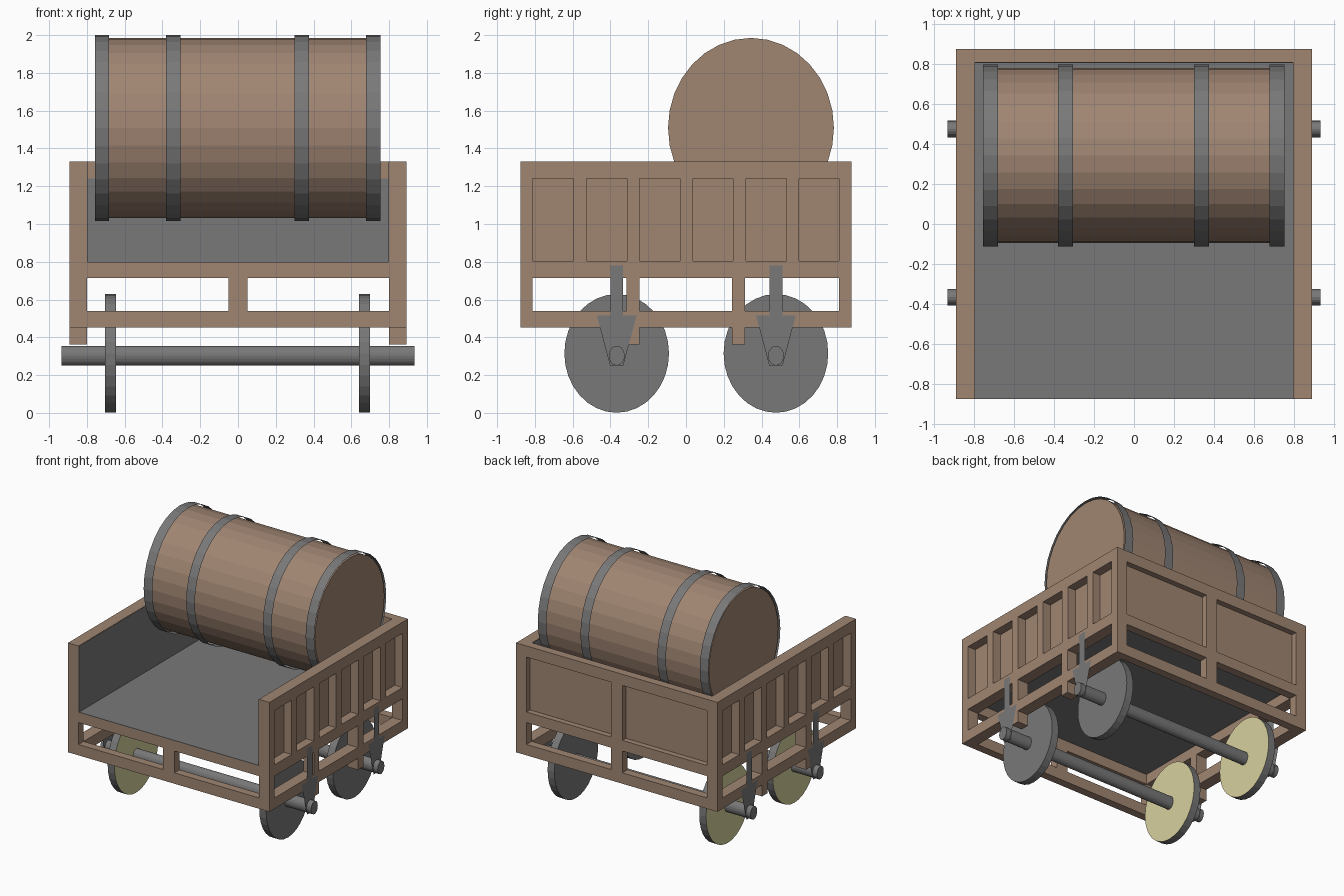
import bpy, bmesh, math
from mathutils import Matrix, Vector

if "Cube" in bpy.data.objects:
    bpy.data.objects.remove(bpy.data.objects["Cube"])


def material(name, rgb):
    m = bpy.data.materials.new(name)
    m.diffuse_color = (*rgb, 1.0)
    m.use_nodes = True
    m.node_tree.nodes["Principled BSDF"].inputs["Base Color"].default_value = m.diffuse_color
    return m


WOOD = material("brown_wood", (0.352, 0.236, 0.17))
IRON = material("grey_iron", (0.19, 0.19, 0.19))
CREAM = material("pale_yellow", (0.68, 0.63, 0.34))


def finish(name, bm, *mats):
    me = bpy.data.meshes.new(name)
    bm.to_mesh(me)
    bm.free()
    for m in mats:
        me.materials.append(m)
    ob = bpy.data.objects.new(name, me)
    bpy.context.collection.objects.link(ob)
    return ob


def boxes(name, mat, ranges):
    """One object from boxes given as (x0, x1, y0, y1, z0, z1)."""
    bm = bmesh.new()
    for x0, x1, y0, y1, z0, z1 in ranges:
        mid = Vector((x0 + x1, y0 + y1, z0 + z1)) / 2
        size = Matrix.Diagonal((abs(x1 - x0), abs(y1 - y0), abs(z1 - z0), 1))
        bmesh.ops.create_cube(bm, size=1, matrix=Matrix.Translation(mid) @ size)
    return finish(name, bm, mat)


def drum(name, x0, x1, y, z, ry, rz, mats, caps=True, seg=32):
    """Elliptic cylinder along x; the second material, if any, colours the caps."""
    bm = bmesh.new()
    mat = (Matrix.Translation(((x0 + x1) / 2, y, z))
           @ Matrix.Diagonal((x1 - x0, ry, rz, 1))
           @ Matrix.Rotation(math.pi / 2, 4, 'Y'))
    bmesh.ops.create_cone(bm, cap_ends=caps, segments=seg, radius1=1,
                          radius2=1, depth=1, matrix=mat)
    bm.normal_update()
    for f in bm.faces:
        if len(mats) > 1 and abs(f.normal.x) > 0.9:
            f.material_index = 1
    return finish(name, bm, *mats)


# main levels and extents
W, WI = 0.893, 0.80           # outer and inner half width
L, LI = 0.877, 0.81           # outer and inner half length
Z0, Z1, Z2, ZF, ZP, ZT = 0.453, 0.54, 0.715, 0.80, 1.24, 1.33
AXLES = (-0.367, 0.476)

# side walls: rails, lower posts with feet, upper panel posts
pitch, gap = 0.2815, 0.068
for side, s in (("left", -1), ("right", 1)):
    a, b = s * WI, s * W
    parts = [(a, b, -L, L, Z0, Z1), (a, b, -L, L, Z2, ZF + 0.005),
             (a, b, -L, L, ZP, ZT)]
    for y0, y1 in ((-L, -0.812), (LI, L)):
        parts += [(a, b, y0, y1, Z1, Z2), (a, b, y0, y1, ZF + 0.005, ZP)]
    for c in (-0.281, 0.278):
        parts += [(a, b, c - 0.034, c + 0.034, Z1, Z2),
                  (a, b, c - 0.034, c + 0.034, Z0 - 0.092, Z0)]
    for i in range(5):
        c = -0.561 + i * pitch
        parts.append((a, b, c - gap / 2, c + gap / 2, ZF + 0.005, ZP))
    parts.append((a, s * (W - 0.07), -0.812, LI, ZF + 0.005, ZP))
    boxes(side + "_side_wall", WOOD, parts)
    boxes(side + "_side_lining", IRON,
          [(a, s * (WI - 0.004), -L + 0.002, LI, ZF, ZT - 0.002)])

# back wall with two panels above an open frame
boxes("back_wall", WOOD, [
    (-WI, WI, LI, L, Z0, Z1), (-WI, WI, LI, L, Z2, ZF),
    (-WI, WI, LI, L, ZP, ZT), (-0.05, 0.05, LI, L, Z1, Z2),
    (-0.05, 0.05, LI, L, ZF, ZP), (-WI, WI, LI, L - 0.045, ZF, ZP)])
boxes("back_lining", IRON, [(-WI, WI, LI - 0.004, LI, ZF, ZP)])

# front sill frame
boxes("front_frame", WOOD, [
    (-WI, WI, -L, -0.812, Z0, Z1), (-WI, WI, -L, -0.812, Z2, ZF - 0.004),
    (-0.05, 0.05, -L, -0.812, Z1, Z2)])

# thin load floor carried over the front sill
boxes("floor", IRON, [(-WI, WI, -L, LI, ZF - 0.004, ZF)])

# axles, wheels and sheet-metal axle hangers
HANGER = [(0.035, 0.25), (0.105, 0.515), (0.034, 0.515), (0.034, 0.78)]
for end, y in zip(("front", "back"), AXLES):
    drum(end + "_axle", -0.935, 0.935, y, 0.303, 0.042, 0.052, [IRON], seg=20)
    drum(end + "_left_wheel", -0.705, -0.645, y, 0.315, 0.277, 0.314,
         [IRON, CREAM])
    drum(end + "_right_wheel", 0.64, 0.70, y, 0.315, 0.277, 0.314, [IRON])
    for side, s in (("left", -1), ("right", 1)):
        bm = bmesh.new()
        outline = HANGER + [(-h, z) for h, z in reversed(HANGER)]
        face = bm.faces.new([bm.verts.new((s * (W + 0.0015), y + s * h, z))
                             for h, z in outline])
        finish(f"{end}_{side}_hanger", bm, IRON)

# barrel lying across the bed, with four open hoops
BY, BZ = 0.344, 1.509
drum("barrel", -0.752, 0.75, BY, BZ, 0.439, 0.476, [WOOD])
for i, x in enumerate((-0.72, -0.343, 0.338, 0.716)):
    drum(f"barrel_hoop_{i + 1}", x - 0.038, x + 0.038, BY, BZ, 0.456, 0.492,
         [IRON], caps=False)
